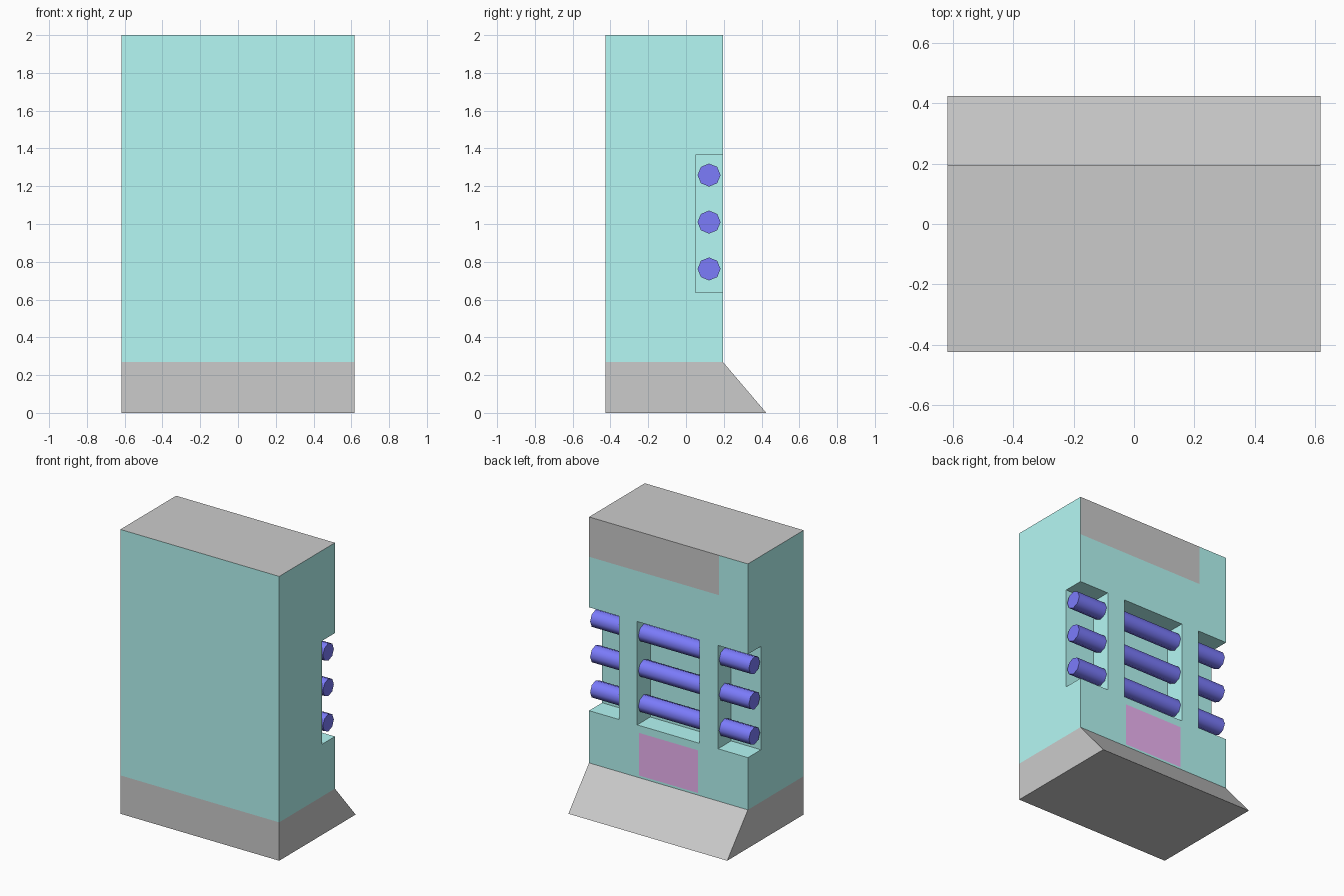
import bpy, bmesh, math
from mathutils import Matrix, Vector

if "Cube" in bpy.data.objects:
    bpy.data.objects.remove(bpy.data.objects["Cube"])

W = 0.618                      # half width
FRONT, BACK, TOE = -0.425, 0.195, 0.425
BASE_Z, TOP_Z = 0.27, 2.0
BAND_Z, BAND_X = 1.72, -0.393  # grey band on the upper back
PANEL_X, PANEL_Z = 0.23, (0.285, 0.585)


def material(name, rgb):
    m = bpy.data.materials.new(name)
    m.diffuse_color = (*rgb, 1)
    m.use_nodes = True
    m.node_tree.nodes["Principled BSDF"].inputs["Base Color"].default_value = m.diffuse_color
    return m


teal = material("teal", (0.46, 0.94, 0.91))
grey = material("grey", (0.8, 0.8, 0.8))
purple = material("purple", (0.86, 0.46, 0.91))
blue = material("blue", (0.2, 0.2, 0.97))


def finish(bm, name, mats):
    bmesh.ops.recalc_face_normals(bm, faces=bm.faces)
    me = bpy.data.meshes.new(name)
    bm.to_mesh(me)
    bm.free()
    for m in mats:
        me.materials.append(m)
    ob = bpy.data.objects.new(name, me)
    bpy.context.collection.objects.link(ob)
    return ob


def activate(ob):
    bpy.ops.object.select_all(action='DESELECT')
    ob.select_set(True)
    bpy.context.view_layer.objects.active = ob


# Cabinet body: side profile with sloped foot, extruded across the width
bm = bmesh.new()
profile = [(FRONT, 0), (TOE, 0), (BACK, BASE_Z), (BACK, TOP_Z), (FRONT, TOP_Z)]
side = bm.faces.new([bm.verts.new((-W, y, z)) for y, z in profile])
ext = bmesh.ops.extrude_face_region(bm, geom=[side])["geom"]
bmesh.ops.translate(bm, vec=(2 * W, 0, 0),
                    verts=[v for v in ext if isinstance(v, bmesh.types.BMVert)])
bmesh.ops.recalc_face_normals(bm, faces=bm.faces)

# Split lines for the colour areas
cuts = [(2, z) for z in (BASE_Z, BAND_Z, *PANEL_Z)]
cuts += [(0, x) for x in (BAND_X, -PANEL_X, PANEL_X)]
for axis, at in cuts:
    n = Vector((0, 0, 0))
    n[axis] = 1
    bmesh.ops.bisect_plane(bm, geom=bm.verts[:] + bm.edges[:] + bm.faces[:],
                           dist=1e-5, plane_co=n * at, plane_no=n)

# Paint: grey foot, top and upper back band; purple panel; the rest teal
for f in bm.faces:
    c = f.calc_center_median()
    on_back = abs(c.y - BACK) < 1e-3 and f.normal.y > 0.9
    if c.z < BASE_Z - 1e-3 or f.normal.z > 0.9:
        f.material_index = 1
    elif on_back and c.z > BAND_Z and c.x > BAND_X:
        f.material_index = 1
    elif on_back and abs(c.x) < PANEL_X and PANEL_Z[0] < c.z < PANEL_Z[1]:
        f.material_index = 2
body = finish(bm, "cabinet_body", [teal, grey, purple])

# Three recesses in the back: middle one closed, outer ones open at the sides
bm = bmesh.new()
for x0, x1 in ((-0.8, -0.386), (-0.243, 0.243), (0.386, 0.8)):
    size = Vector((x1 - x0, 0.25, 0.727))
    centre = Vector(((x0 + x1) / 2, 0.05 + 0.125, 1.001))
    bmesh.ops.create_cube(bm, size=1, matrix=Matrix.Translation(centre)
                          @ Matrix.Diagonal((*size, 1)))
cutter = finish(bm, "recess_cutter", [teal])
cutter.hide_render = True
mod = body.modifiers.new("recesses", 'BOOLEAN')
mod.operation = 'DIFFERENCE'
mod.solver = 'EXACT'
mod.object = cutter
activate(body)
bpy.ops.object.modifier_apply(modifier=mod.name)
bpy.data.objects.remove(cutter)

# Horizontal rods running through the recesses
for i, z in enumerate((0.762, 1.01, 1.259)):
    bm = bmesh.new()
    bmesh.ops.create_cone(bm, cap_ends=True, segments=8, radius1=0.061,
                          radius2=0.061, depth=2 * W,
                          matrix=Matrix.Translation((0, 0.122, z))
                          @ Matrix.Rotation(math.pi / 2, 4, 'Y'))
    rod = finish(bm, f"rod_{i + 1}", [blue])
    activate(rod)
    bpy.ops.object.shade_smooth_by_angle(angle=math.radians(50))
